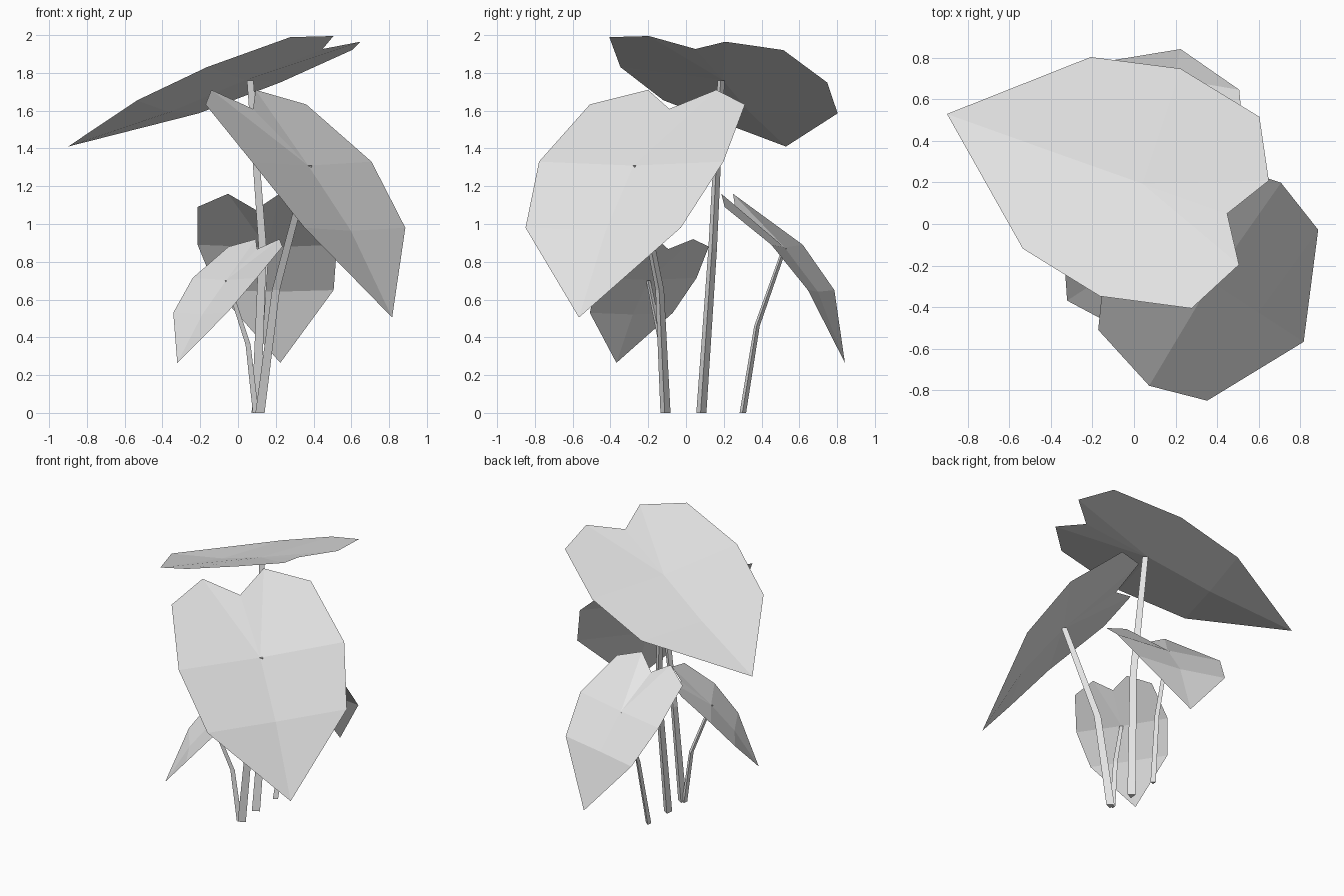
import bpy, bmesh
from math import radians, cos, sin
from mathutils import Vector

cube = bpy.data.objects.get("Cube")
if cube:
    bpy.data.objects.remove(cube)

grey = bpy.data.materials.new("pale_grey")
grey.use_nodes = True
colour = (0.8, 0.8, 0.8, 1)
grey.diffuse_color = colour
grey.node_tree.nodes["Principled BSDF"].inputs["Base Color"].default_value = colour


def finish(name, bm):
    mesh = bpy.data.meshes.new(name)
    bm.to_mesh(mesh)
    bm.free()
    mesh.materials.append(grey)
    bpy.context.collection.objects.link(bpy.data.objects.new(name, mesh))


# Half widths of the heart-shaped blade: inner lobe, outer lobe, middle, lower
HALF_WIDTHS = (0.215, 0.49, 0.582, 0.49)
FOLD = 0.03


def leaf(name, scale, heading, roll, centre, profile):
    """Profile holds (distance along the heading, height) for the rows and tip."""
    a = radians(heading)
    ahead = Vector((cos(a), sin(a), 0))
    across = Vector((-sin(a), cos(a), roll)).normalized()
    rows = [Vector((*centre, 0)) + ahead * d + Vector((0, 0, z)) for d, z in profile]

    # Midrib sinks below the blade edges
    def sunk(i):
        along = rows[i + 1] - rows[i - 1]
        normal = along.cross(across).normalized()
        return rows[i] - normal * FOLD * scale

    bm = bmesh.new()
    notch, mid, low = (bm.verts.new(sunk(i)) for i in (1, 2, 3))
    tip = bm.verts.new(rows[4])
    for side in (1, -1):
        inner, outer, wide, lower = (
            bm.verts.new(p + across * w * scale * side)
            for p, w in zip(rows, HALF_WIDTHS))
        for face in ((notch, mid, inner), (inner, mid, wide, outer),
                     (mid, low, lower, wide), (low, tip, lower)):
            bm.faces.new(face if side > 0 else face[::-1])
    finish(name, bm)


def stem(name, radius, path):
    """Three-sided tapering stalk through the path points."""
    bm = bmesh.new()
    rings = []
    for i, p in enumerate(path):
        r = radius * (1 - 0.15 * i)
        rings.append([bm.verts.new(Vector(p) + Vector((cos(t), sin(t), 0)) * r)
                      for t in map(radians, (-5, 115, 235))])
    for lower, upper in zip(rings, rings[1:]):
        for k in range(3):
            n = (k + 1) % 3
            bm.faces.new((lower[k], lower[n], upper[n], upper[k]))
    bm.faces.new(rings[0][::-1])
    bm.faces.new(rings[-1])
    finish(name, bm)


# Leaves
leaf("top_leaf", 1, 160.5, 0.07, (0.03, 0.2),
     [(-0.58, 1.98), (-0.435, 1.955), (0, 1.79), (0.426, 1.62), (0.986, 1.41)])
leaf("large_front_leaf", 1, -33, 0, (0.39, -0.29),
     [(-0.494, 1.71), (-0.352, 1.633), (0, 1.33), (0.273, 0.98), (0.508, 0.505)])
leaf("back_leaf", 0.65, 77.3, 0, (0.155, 0.535),
     [(-0.325, 1.16), (-0.267, 1.09), (0, 0.89), (0.185, 0.65), (0.314, 0.265)])
leaf("small_front_leaf", 0.535, 213, 0, (-0.07, -0.205),
     [(-0.27, 0.92), (-0.194, 0.88), (0, 0.715), (0.155, 0.53), (0.3, 0.265)])

# Stems
stem("top_stem", 0.031, [(0.09, 0.08, 0), (0.125, 0.14, 0.87), (0.06, 0.185, 1.76)])
stem("large_front_stem", 0.031, [(0.11, -0.11, 0), (0.195, -0.14, 0.65), (0.37, -0.27, 1.31)])
stem("back_stem", 0.02, [(0.09, 0.3, 0), (0.12, 0.375, 0.46), (0.15, 0.52, 0.87)])
stem("small_front_stem", 0.02, [(0.09, -0.11, 0), (0.05, -0.13, 0.36), (-0.06, -0.2, 0.7)])
